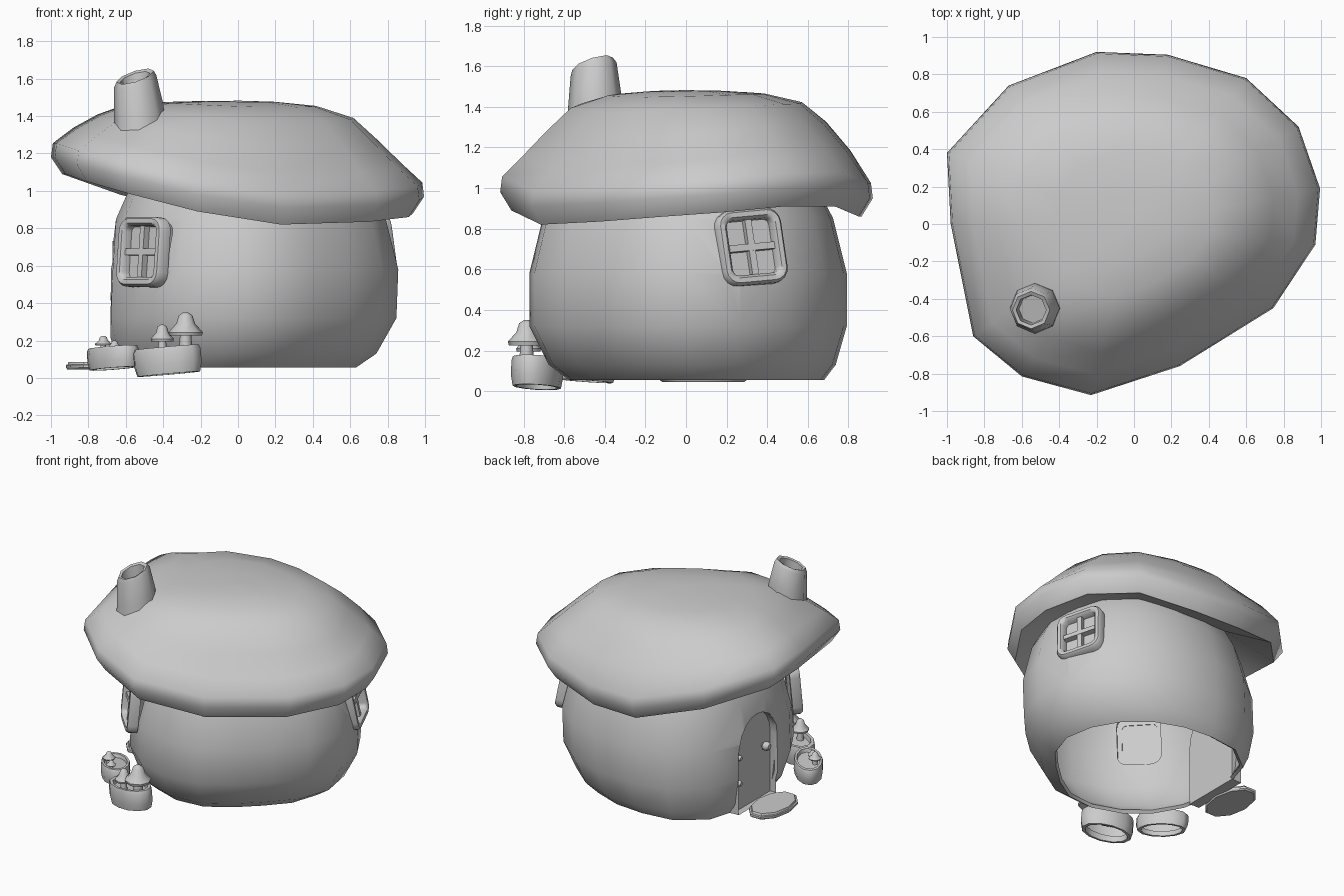
import bpy, bmesh
from math import sin, cos, pi, radians, exp
from mathutils import Matrix, Vector

if "Cube" in bpy.data.objects:
    bpy.data.objects.remove(bpy.data.objects["Cube"])


def loft(name, rings, cap_start=False, cap_end=False, mat=Matrix(), angle=50):
    """Skin a list of equal-length point rings."""
    bm = bmesh.new()
    vr = [[bm.verts.new(mat @ Vector(p)) for p in r] for r in rings]
    n = len(rings[0])
    for a, b in zip(vr, vr[1:]):
        for i in range(n):
            j = (i + 1) % n
            bm.faces.new((a[i], a[j], b[j], b[i]))
    if cap_start:
        bm.faces.new(vr[0][::-1])
    if cap_end:
        bm.faces.new(vr[-1])
    bmesh.ops.recalc_face_normals(bm, faces=bm.faces)
    me = bpy.data.meshes.new(name)
    bm.to_mesh(me)
    bm.free()
    ob = bpy.data.objects.new(name, me)
    bpy.context.collection.objects.link(ob)
    activate(ob)
    bpy.ops.object.shade_smooth_by_angle(angle=radians(angle))
    return ob


def activate(ob):
    bpy.ops.object.select_all(action='DESELECT')
    ob.select_set(True)
    bpy.context.view_layer.objects.active = ob


def oval(rx, ry, z, n=10, cx=0, cy=0):
    return [(cx + rx * cos(2 * pi * i / n), cy + ry * sin(2 * pi * i / n), z) for i in range(n)]


def box(name, size, loc, mat):
    sx, sy, sz = (s / 2 for s in size)
    rings = [[(loc[0] + a * sx, loc[1] + b * sy, loc[2] + c * sz)
              for a, b in ((-1, -1), (1, -1), (1, 1), (-1, 1))] for c in (-1, 1)]
    return loft(name, rings, True, True, mat, 30)


# Roof cap: uneven rim (x, y, lower edge height), lip, straight slope, flat crown
rim = [(-1, .38, 1.09), (-.98, 0, 1.09), (-.86, -.6, 1.05), (-.6, -.815, .98),
       (-.23, -.915, .89), (.245, -.76, .82), (.745, -.45, .835), (.97, -.11, .86),
       (.995, .19, .88), (.88, .52, .91), (.6, .78, .91), (.18, .905, .86),
       (-.2, .92, .86), (-.67, .74, .98)]
lip = [(.6, .13), (.94, 0), (1, .09), (.99, .165)]
rings = [[(x * s, y * s, z + dz) for x, y, z in rim] for s, dz in lip]
for t, rise in [(.88, .29), (.75, .59), (.62, .83), (.42, .95), (.2, .99), (.02, 1)]:
    ring = []
    for x, y, z in rim:
        f = rise + .3 * (y - x - .15) * rise * (1 - rise)
        ring.append((x * t, y * t, (z + .165) * (1 - f) + 1.482 * f))
    rings.append(ring)
loft("roof_cap", rings, False, True, angle=60)

# House body: bulging wall, flat on the door side, fuller at back left, flatter at front right
N = 18
rings = []
for z, cx, cy, r, bump in [(.055, 0, .04, .63, .15), (.13, .03, .02, .71, .12), (.32, .06, 0, .787, .1),
                           (.58, .07, 0, .787, .1), (.85, .07, 0, .72, .1), (1.03, .06, 0, .63, .1),
                           (1.12, .06, 0, .56, .1)]:
    ring = []
    for i in range(N):
        a = 2 * pi * i / N
        k = r * (1 + bump * exp(-((a - 2.3) / .45) ** 2) - .13 * exp(-((a - 5.45) / .5) ** 2))
        ring.append((max(cx + k * cos(a), -.685), cy + k * sin(a), z))
    rings.append(ring)
body = loft("house_body", rings, angle=60)
solid = body.modifiers.new("wall", 'SOLIDIFY')
solid.thickness = .025
solid.offset = -1
activate(body)
bpy.ops.object.modifier_apply(modifier="wall")


def cut_body(cutter):
    cutter.hide_render = True
    cut = body.modifiers.new("cut", 'BOOLEAN')
    cut.operation = 'DIFFERENCE'
    cut.solver = 'EXACT'
    cut.object = cutter
    activate(body)
    bpy.ops.object.modifier_apply(modifier="cut")
    bpy.data.objects.remove(cutter)
    bpy.ops.object.shade_smooth_by_angle(angle=radians(50))


# Arched door opening, door, knob and hinges on the left side
def arch(x, half, spring, bottom, rise, cy=.11, n=10):
    return [(x, cy - half, bottom)] + [
        (x, cy - half * cos(pi * i / n), spring + rise * sin(pi * i / n))
        for i in range(n + 1)] + [(x, cy + half, bottom)]


cut_body(loft("door_cutter", [arch(-.95, .22, .5, -.05, .23), arch(-.5, .22, .5, -.05, .23)], True, True))
loft("door_jamb", [arch(-.67, .222, .5, .055, .232), arch(-.615, .222, .5, .055, .232)])
loft("door", [arch(-.62, .225, .5, .055, .235), arch(-.59, .225, .5, .055, .235)], True, True, angle=30)


def knob(name, loc, r, length):
    m = Matrix.Translation(loc) @ Matrix.Rotation(-pi / 2, 4, 'Y')
    prof = [(.45, 0), (.4, length - r), (.95, length - .6 * r), (1, length), (.6, length + .6 * r)]
    loft(name, [oval(r * k, r * k, z, 8) for k, z in prof], True, True, m)


knob("door_knob", (-.62, -.02, .435), .034, .04)
for z in (.27, .46):
    knob("door_hinge", (-.615, .29, z), .022, .035)

# Door step
step = [(.95, .046), (1, .055), (1, .07), (.93, .072), (.9, .086)]
loft("door_step", [oval(.135 * k, .225 * k, z, 10, -.785, .085) for k, z in step], True, True, angle=40)


# Windows: wall opening, rounded frame, pane and crossbars
def rounded(w, h, r, z, n=4):
    pts = []
    for q, (a, b) in enumerate(((1, 1), (-1, 1), (-1, -1), (1, -1))):
        for i in range(n + 1):
            t = pi / 2 * (q + i / n)
            pts.append((a * (w - r) + r * cos(t), b * (h - r) + r * sin(t), z))
    return pts


def window(label, loc, ang, roll, lean):
    m = (Matrix.Translation(loc) @ Matrix.Rotation(radians(ang + 90), 4, 'Z')
         @ Matrix.Rotation(radians(90 - lean), 4, 'X') @ Matrix.Rotation(radians(roll), 4, 'Z'))
    cut_body(loft("window_cutter", [rounded(.15, .165, .06, z) for z in (-.15, .15)], True, True, m))
    sect = [(0, -.05), (0, .005), (.012, .022), (.036, .022), (.05, .005), (.05, -.05), (0, -.05)]
    loft(label + "_frame", [rounded(.17 - d, .187 - d, .075 - d * .9, z) for d, z in sect], mat=m)
    loft(label + "_pane", [rounded(.135, .15, .04, -.045), rounded(.135, .15, .04, -.037)], True, True, m, 30)
    box(label + "_bar_upright", (.034, .29, .04), (0, 0, -.02), m)
    box(label + "_bar_level", (.26, .034, .04), (0, 0, -.018), m)


window("front_window", (-.52, -.55, .675), 223, 0, 5)
window("right_window", (.758, .325, .71), 21, 5, 10)


# Chimney: tapered hollow pipe with a slanted mouth
def chimney_ring(r, z, slope, cx, cy):
    return [(x, y, z + slope * (.3 * (x - cx) + .3 * (y - cy)))
            for x, y, _ in oval(r, r, 0, 8, cx, cy)]


loft("chimney", [chimney_ring(.14, 1.32, 1, -.53, -.45), chimney_ring(.132, 1.42, 1, -.53, -.45),
                 chimney_ring(.113, 1.585, 1, -.55, -.455), chimney_ring(.1, 1.612, 1, -.55, -.46),
                 chimney_ring(.08, 1.605, 1, -.55, -.46), chimney_ring(.075, 1.44, 1, -.54, -.455)],
     False, True)


# Garden beds beneath the front window
def bed(name, loc, rx, ry, h, rot, lean):
    m = (Matrix.Translation(loc) @ Matrix.Rotation(radians(rot), 4, 'Z')
         @ Matrix.Rotation(radians(lean), 4, 'Y'))
    prof = [(.78, .3 * h), (.8, 0), (.93, 0), (1, .35 * h), (1, .85 * h), (.95, h), (.8, h), (.76, .78 * h)]
    loft(name, [oval(rx * k, ry * k, z, 12) for k, z in prof], False, True, m)


bed("front_bed", (-.37, -.735, .02), .19, .12, .145, -18, -5)
bed("left_bed", (-.665, -.5, .05), .18, .10, .115, -50, -4)


# Little mushrooms growing in the beds
def mushroom(name, x, y, z, r, top):
    h = top - z
    prof = [(.42, 0), (.32, .53 * h), (.95, .46 * h), (1, .54 * h), (.55, .74 * h), (.4, .93 * h), (.15, h)]
    loft(name, [oval(r * k, r * k, z + dz, 8, x, y) for k, dz in prof], True, True)


for x, y, z, r, top in [(-.28, -.785, .12, .092, .35), (-.405, -.775, .12, .062, .285),
                        (-.72, -.5, .13, .045, .225), (-.66, -.56, .13, .035, .2)]:
    mushroom("garden_mushroom", x, y, z, r, top)
